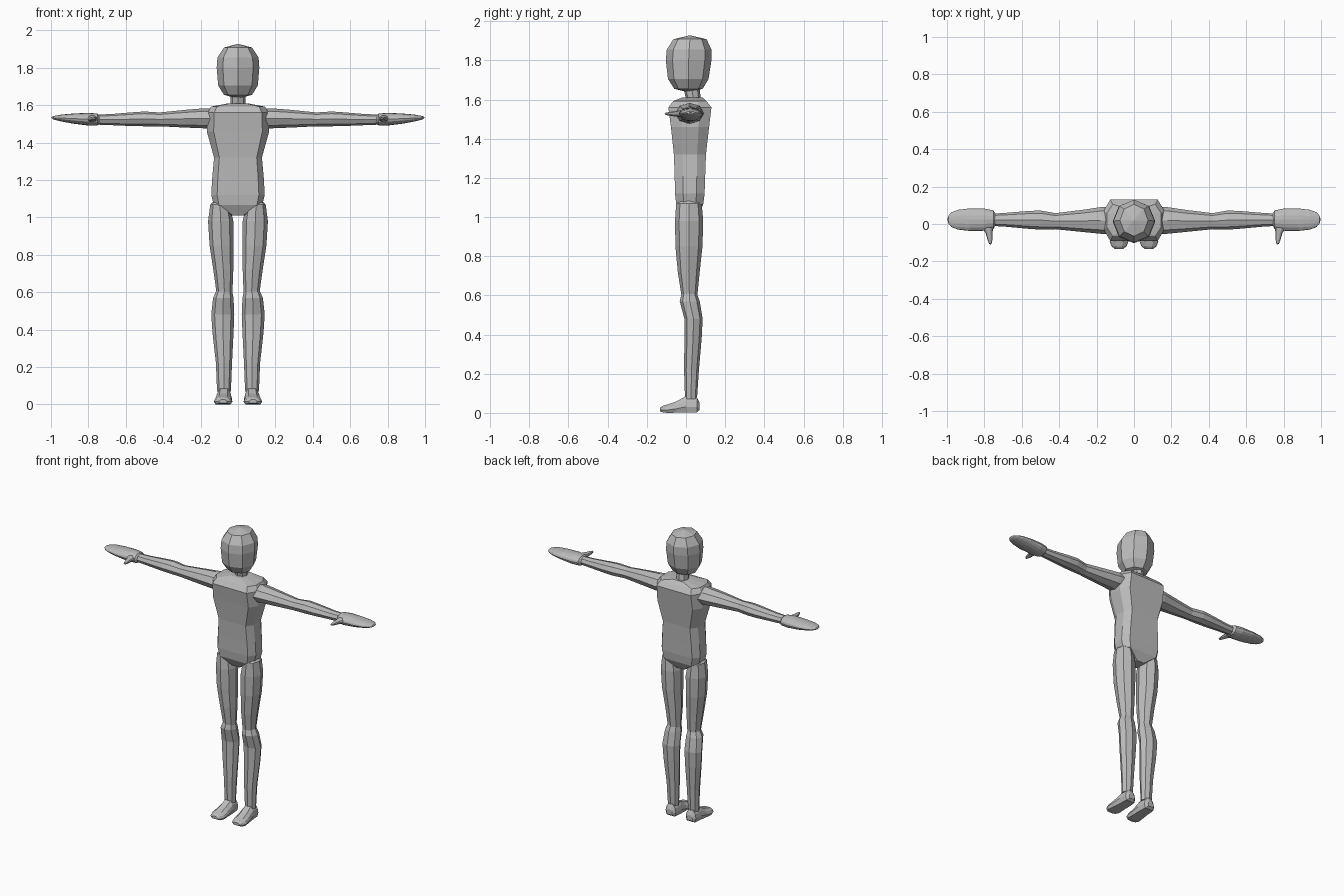
import bpy, bmesh, math

grey = bpy.data.materials.new("light_grey")
grey.diffuse_color = (0.5, 0.5, 0.5, 1)


def ring(n, centre, ra, rb, axis, phase=0.0):
    """Oval ring of n points, perpendicular to axis."""
    x, y, z = centre
    pts = []
    for i in range(n):
        t = 2 * math.pi * i / n + phase
        a, b = ra * math.cos(t), rb * math.sin(t)
        pts.append({'X': (x, y + a, z + b), 'Y': (x + a, y, z + b),
                    'Z': (x + a, y + b, z)}[axis])
    return pts


def loft(name, rings, mirror=False):
    """Skin a list of rings, with closed ends."""
    bm = bmesh.new()
    rows = [[bm.verts.new(p) for p in r] for r in rings]
    n = len(rows[0])
    for a, b in zip(rows, rows[1:]):
        for i in range(n):
            j = (i + 1) % n
            bm.faces.new((a[i], a[j], b[j], b[i]))
    bm.faces.new(rows[0])
    bm.faces.new(rows[-1])
    bmesh.ops.remove_doubles(bm, verts=bm.verts, dist=0.0005)
    bmesh.ops.recalc_face_normals(bm, faces=bm.faces)
    me = bpy.data.meshes.new(name)
    bm.to_mesh(me)
    bm.free()
    ob = bpy.data.objects.new(name, me)
    bpy.context.collection.objects.link(ob)
    me.materials.append(grey)
    if mirror:
        ob.modifiers.new("mirror", 'MIRROR').use_axis[0] = True
    return ob


def upright(rows, n=8, x=0.0):
    """Rows of (z, x half width, front y, back y)."""
    return [ring(n, (x, (f + b) / 2, z), w, (b - f) / 2, 'Z') for z, w, f, b in rows]


# head
loft("head", upright([
    (1.635, 0.0, 0.02, 0.02), (1.655, 0.075, -0.06, 0.085),
    (1.705, 0.106, -0.092, 0.115), (1.80, 0.114, -0.103, 0.13),
    (1.855, 0.110, -0.098, 0.13), (1.908, 0.075, -0.065, 0.105),
    (1.928, 0.0, 0.02, 0.02)]))

# neck
loft("neck", upright([(1.57, 0.042, 0.0, 0.08), (1.61, 0.04, -0.002, 0.075),
                      (1.67, 0.04, -0.015, 0.068)]))

# torso: broad flat front and back, chamfered corners
body = []
for z, w, f, b in [(1.01, 0.035, -0.02, 0.06), (1.065, 0.13, -0.05, 0.088),
                   (1.12, 0.143, -0.056, 0.095), (1.21, 0.138, -0.058, 0.098),
                   (1.32, 0.128, -0.062, 0.102), (1.46, 0.167, -0.077, 0.118),
                   (1.56, 0.163, -0.09, 0.13), (1.592, 0.145, -0.065, 0.105),
                   (1.61, 0.05, -0.02, 0.085)]:
    c, d = (f + b) / 2, (b - f) / 2
    body.append([(sx * w, c + sy * d, z) for sx, sy in
                 [(1, -.45), (1, .45), (.78, 1), (-.78, 1),
                  (-1, .45), (-1, -.45), (-.78, -1), (.78, -1)]])
loft("torso", body)

# arms: rows of (x, front y, back y, bottom z, top z)
arm = [(0.13, -0.055, 0.092, 1.475, 1.583), (0.18, -0.052, 0.09, 1.476, 1.583),
       (0.28, -0.042, 0.075, 1.48, 1.575), (0.42, -0.028, 0.058, 1.487, 1.561),
       (0.50, -0.03, 0.072, 1.487, 1.566), (0.56, -0.026, 0.07, 1.488, 1.562),
       (0.68, -0.015, 0.06, 1.493, 1.552), (0.76, -0.01, 0.055, 1.496, 1.55)]
loft("arm", [ring(8, (x, (f + b) / 2, (lo + hi) / 2), (b - f) / 2, (hi - lo) / 2, 'X')
             for x, f, b, lo, hi in arm], True)

# hands: rows of (x, y radius, z centre, z radius)
hand = [(0.74, 0.03, 1.523, 0.022), (0.752, 0.05, 1.523, 0.032), (0.80, 0.059, 1.525, 0.034),
        (0.88, 0.06, 1.528, 0.027), (0.94, 0.053, 1.531, 0.019), (0.975, 0.04, 1.532, 0.012),
        (0.992, 0.022, 1.533, 0.007), (0.998, 0.0, 1.533, 0.0)]
loft("hand", [ring(16, (x, 0.023, z), ry, rz, 'X') for x, ry, z, rz in hand], True)

# thumbs: rows of (y, x, x radius, z radius)
thumb = [(0.01, 0.785, 0.032, 0.022), (-0.03, 0.78, 0.026, 0.018), (-0.05, 0.775, 0.018, 0.015),
         (-0.085, 0.77, 0.013, 0.010), (-0.105, 0.768, 0.007, 0.006), (-0.11, 0.768, 0.0, 0.0)]
loft("thumb", [ring(10, (x, y, 1.527), rx, rz, 'Y') for y, x, rx, rz in thumb], True)


def leg(rows):
    """Rows of (z, inner x, outer x, front y, back y)."""
    return [ring(8, ((a + b) / 2, (f + k) / 2, z), (b - a) / 2, (k - f) / 2, 'Z')
            for z, a, b, f, k in rows]


# thighs
loft("thigh", leg([(1.088, 0.085, 0.128, -0.03, 0.06), (1.07, 0.045, 0.148, -0.05, 0.08),
                   (0.98, 0.025, 0.16, -0.056, 0.088), (0.85, 0.025, 0.152, -0.054, 0.084),
                   (0.72, 0.025, 0.132, -0.042, 0.07), (0.59, 0.03, 0.114, -0.022, 0.057)]), True)

# lower legs
loft("lower_leg", leg([(0.61, 0.032, 0.115, -0.022, 0.055), (0.57, 0.024, 0.133, -0.032, 0.07),
                       (0.48, 0.02, 0.143, -0.008, 0.085), (0.38, 0.024, 0.136, -0.008, 0.08),
                       (0.22, 0.032, 0.118, -0.01, 0.066), (0.07, 0.038, 0.112, -0.005, 0.056)]), True)

# feet: rows of (y, x centre, half width, sole z, top z)
foot = [(0.07, 0.075, 0.022, 0.015, 0.05), (0.055, 0.075, 0.038, 0.003, 0.08),
        (0.0, 0.075, 0.042, 0.002, 0.086), (-0.05, 0.078, 0.046, 0.001, 0.058),
        (-0.095, 0.08, 0.05, 0.0, 0.043), (-0.12, 0.08, 0.04, 0.003, 0.036),
        (-0.133, 0.08, 0.022, 0.008, 0.026)]
loft("foot", [[(x + u * w, y, lo + v * (hi - lo)) for u, v in
               [(.8, 0), (1, .35), (.85, .7), (.45, 1), (-.45, 1), (-.85, .7), (-1, .35), (-.8, 0)]]
              for y, x, w, lo, hi in foot], True)
